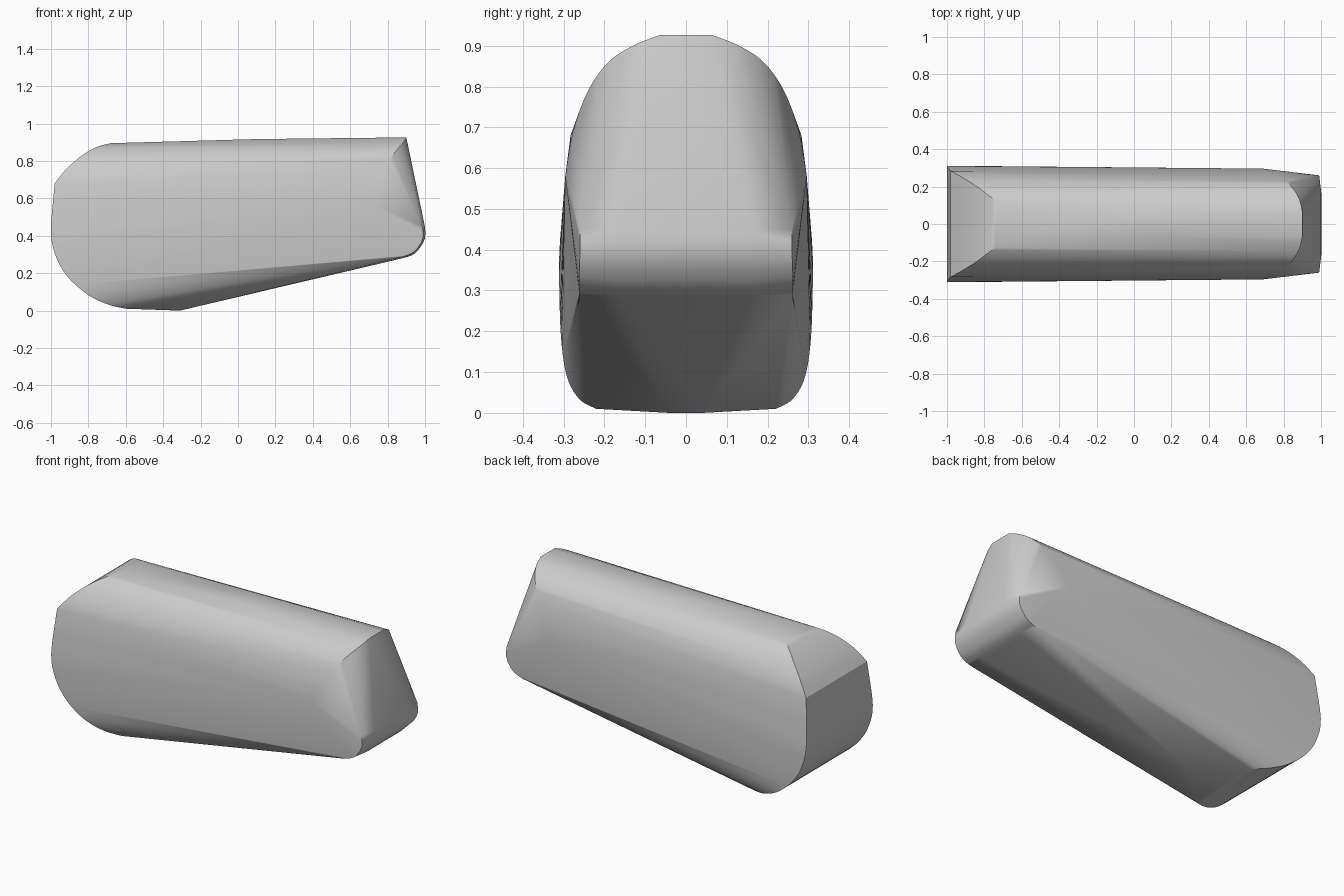
import bpy, bmesh
from mathutils import Vector

if "Cube" in bpy.data.objects:
    bpy.data.objects.remove(bpy.data.objects["Cube"])


def smooth(pts, n=4):
    """Catmull-Rom curve through the control points."""
    p = [Vector(q) for q in pts]
    p = [2 * p[0] - p[1]] + p + [2 * p[-1] - p[-2]]
    out = []
    for a, b, c, d in zip(p, p[1:], p[2:], p[3:]):
        for i in range(n):
            t = i / n
            out.append(0.5 * (2 * b + (c - a) * t + (2 * a - 5 * b + 4 * c - d) * t * t
                              + (3 * b - a - 3 * c + d) * t ** 3))
    return out + [p[-2]]


# Rounded left end: edge curve below and above the crease (x, half width, z)
left_low = smooth([(-.60, .22, .01), (-.68, .255, .028), (-.76, .28, .06), (-.83, .296, .105),
                   (-.91, .306, .18), (-.97, .31, .28), (-1, .309, .42), (-.98, .283, .68)])
left_top = smooth([(-.98, .283, .68), (-.92, .25, .755), (-.84, .20, .825),
                   (-.76, .14, .873), (-.68, .09, .895)])
# Right end of the rounded upper body
right_top = smooth([(.90, .065, .926), (.885, .13, .90), (.85, .19, .86), (.80, .24, .79),
                    (.74, .277, .69), (.69, .296, .58)])
# Ridge and belly points
spine = [Vector(q) for q in [(.10, .075, .917), (-.31, .04, 0)]]
# Rounded bar across the lower right end
bar = [Vector(q) for q in smooth([(1, .16, .445), (1, .16, .385), (.965, .16, .325),
                                  (.93, .16, .296), (.88, .16, .28)], 2)]
bar_ends = [Vector(q) for q in smooth([(.985, .26, .45), (.99, .26, .39), (.96, .262, .333),
                                       (.925, .262, .304), (.88, .262, .288)], 2)]

# Body: one convex skin over all mirrored curves
bm = bmesh.new()
for p in left_low + left_top + right_top + spine + bar + bar_ends:
    for s in (1, -1):
        bm.verts.new((p.x, p.y * s, p.z))
bmesh.ops.remove_doubles(bm, verts=bm.verts, dist=0.0005)
hull = bmesh.ops.convex_hull(bm, input=bm.verts)
loose = [v for v in bm.verts if not v.link_faces]
bmesh.ops.delete(bm, geom=loose, context='VERTS')
bmesh.ops.recalc_face_normals(bm, faces=bm.faces)
mesh = bpy.data.meshes.new("body")
bm.to_mesh(mesh)
bm.free()
body = bpy.data.objects.new("body", mesh)
bpy.context.collection.objects.link(body)
bpy.context.view_layer.objects.active = body
body.select_set(True)
bpy.ops.object.shade_smooth_by_angle(angle=0.45)
